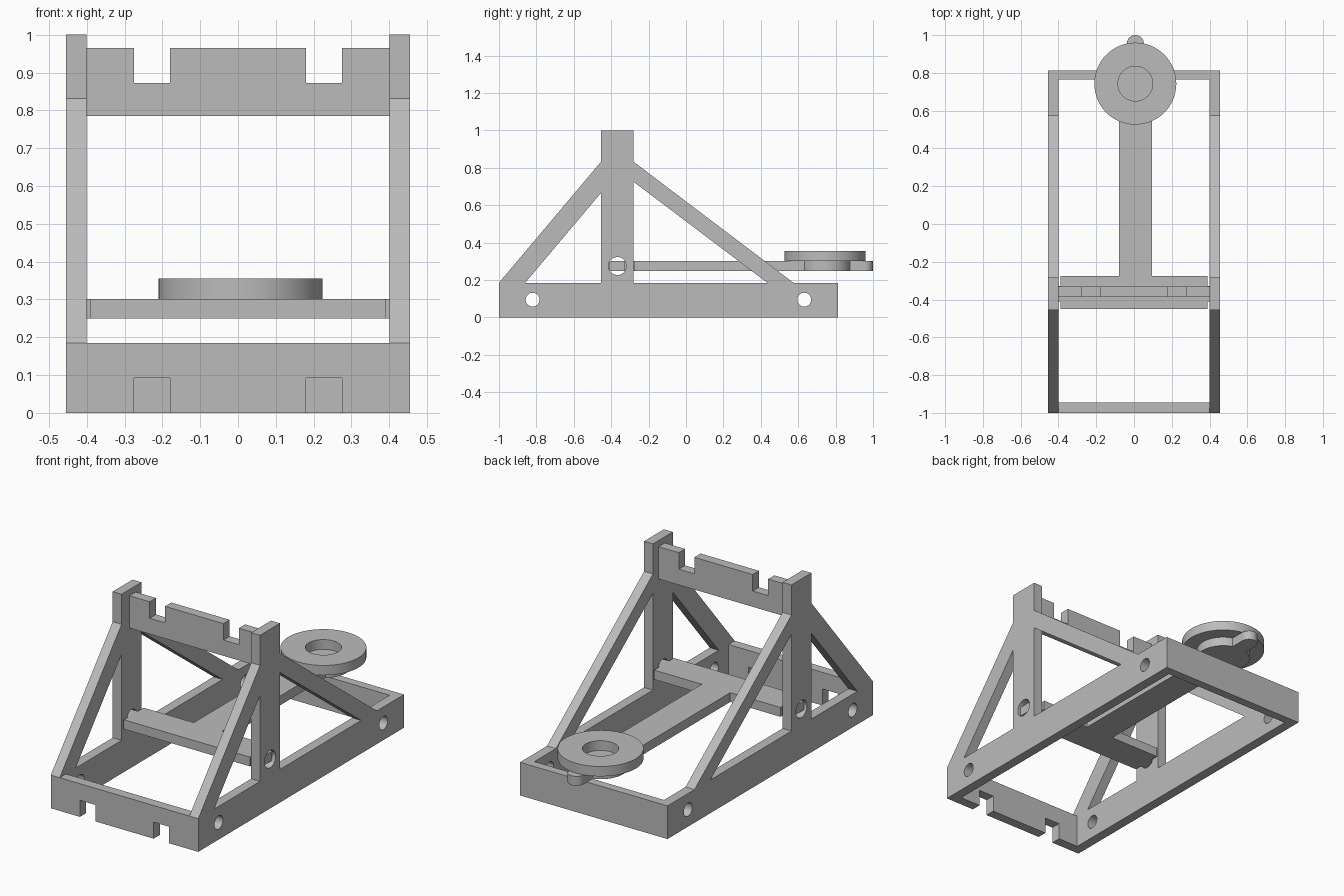
import bpy, bmesh
from math import cos, sin, atan2, radians, pi
from mathutils import Matrix

cube = bpy.data.objects.get("Cube")
if cube:
    bpy.data.objects.remove(cube, do_unlink=True)

# Single plain grey
grey = bpy.data.materials.new("plain grey")
grey.use_nodes = True
colour = (0.5, 0.5, 0.5, 1)
grey.diffuse_color = colour
grey.node_tree.nodes["Principled BSDF"].inputs["Base Color"].default_value = colour

# Plate orientations: outline axes and thickness direction
SIDE = Matrix(((0, 0, 1, 0), (1, 0, 0, 0), (0, 1, 0, 0), (0, 0, 0, 1)))
FRONT = Matrix.Rotation(pi / 2, 4, 'X')
FLAT = Matrix.Identity(4)


def arc(cx, cy, r, start, end, steps=48):
    angles = [start + (end - start) * i / steps for i in range(steps + 1)]
    return [(cx + r * cos(a), cy + r * sin(a)) for a in angles]


def circle(cx, cy, r):
    return arc(cx, cy, r, 0, 2 * pi, 64)[:-1]


def plate(name, outlines, thickness, turn, offset):
    """Extrude a filled outline; later outlines are holes."""
    curve = bpy.data.curves.new(name + " outline", 'CURVE')
    curve.dimensions = '2D'
    curve.fill_mode = 'BOTH'
    curve.extrude = thickness / 2
    for points in outlines:
        spline = curve.splines.new('POLY')
        spline.points.add(len(points) - 1)
        for p, (x, y) in zip(spline.points, points):
            p.co = (x, y, 0, 1)
        spline.use_cyclic_u = True
    temp = bpy.data.objects.new(name + " temp", curve)
    bpy.context.collection.objects.link(temp)
    bpy.context.view_layer.update()
    graph = bpy.context.evaluated_depsgraph_get()
    mesh = bpy.data.meshes.new_from_object(temp.evaluated_get(graph))
    bpy.data.objects.remove(temp, do_unlink=True)
    bpy.data.curves.remove(curve)

    bm = bmesh.new()
    bm.from_mesh(mesh)
    bmesh.ops.remove_doubles(bm, verts=bm.verts, dist=0.0001)
    bm.transform(Matrix.Translation(offset) @ turn)
    bmesh.ops.recalc_face_normals(bm, faces=bm.faces)
    bm.to_mesh(mesh)
    bm.free()
    mesh.shade_smooth()
    mesh.set_sharp_from_angle(angle=radians(30))
    mesh.materials.clear()
    mesh.materials.append(grey)
    mesh.name = name
    obj = bpy.data.objects.new(name, mesh)
    bpy.context.collection.objects.link(obj)
    return obj


# Side frames: base rail, post and two braces, with bolt and pivot holes
frame = [
    [(-1, 0), (0.813, 0), (0.813, 0.185), (0.575, 0.185), (-0.28, 0.832),
     (-0.28, 1), (-0.455, 1), (-0.455, 0.832), (-1, 0.185)],
    [(-0.86, 0.185), (-0.455, 0.185), (-0.455, 0.665)],
    [(-0.28, 0.185), (0.435, 0.185), (-0.28, 0.725)],
    circle(-0.82, 0.095, 0.037),
    circle(0.632, 0.095, 0.037),
    circle(-0.367, 0.275, 0.048),
]
for name, side in (("left_frame", 1), ("right_frame", -1)):
    plate(name, frame, 0.055, SIDE, (side * 0.4275, 0, 0))


# Cross beams, two of them notched
def notched(far, notch, near):
    half = [(0.18, far), (0.18, notch), (0.275, notch), (0.275, far),
            (0.4, far), (0.4, near)]
    return half + [(-x, z) for x, z in reversed(half)]


plate("front_beam", [notched(0, 0.092, 0.185)], 0.055, FRONT, (0, -0.9725, 0))
plate("top_beam", [notched(0.965, 0.873, 0.785)], 0.055, FRONT, (0, -0.358, 0))
plate("back_beam", [[(-0.4, 0), (0.4, 0), (0.4, 0.185), (-0.4, 0.185)]],
      0.048, FRONT, (0, 0.789, 0))

# Throwing arm: pivot bar, shaft, round pad and tip tab
CX, CY = 0.007, 0.743
low, high = atan2(-0.109, 0.0875), atan2(0.1326, 0.045)
shaft = [(CX + 0.0875, -0.275)]
shaft += arc(CX, CY, 0.14, low, high)
shaft += arc(CX, 0.955, 0.045, 0, pi)
shaft += arc(CX, CY, 0.14, pi - high, pi - low)
shaft += [(CX - 0.0875, -0.275)]
bar_end = [(0.39, -0.45), (0.39, -0.41), (0.44, -0.41),
           (0.44, -0.327), (0.39, -0.327), (0.39, -0.275)]
arm = bar_end + shaft + [(-x, y) for x, y in reversed(bar_end)]
plate("throwing_arm", [arm], 0.052, FLAT, (0, 0, 0.275))

# Ring cup on the end of the arm
plate("cup_ring", [circle(CX, CY, 0.217), circle(CX, CY, 0.092)],
      0.055, FLAT, (0, 0, 0.328))
